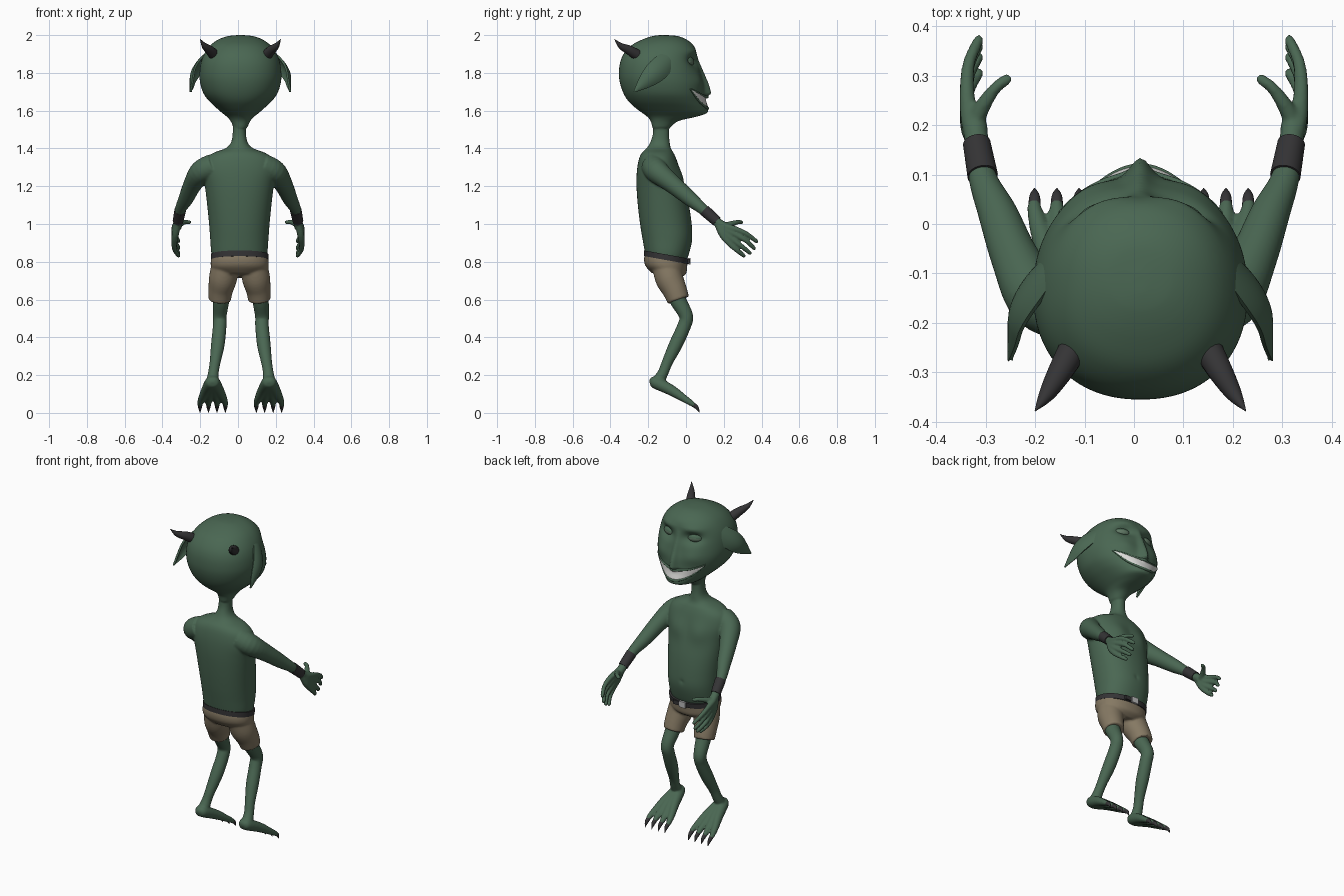
import bpy, bmesh, math
from mathutils import Vector, Matrix
from mathutils.bvhtree import BVHTree

if "Cube" in bpy.data.objects:
    bpy.data.objects.remove(bpy.data.objects["Cube"])


def material(name, r, g, b):
    m = bpy.data.materials.new(name)
    m.diffuse_color = (r, g, b, 1)
    m.use_nodes = True
    m.node_tree.nodes["Principled BSDF"].inputs["Base Color"].default_value = m.diffuse_color
    return m


SKIN = material("green skin", .068, .135, .085)
DARK = material("dark horn and leather", .035, .034, .036)
CLOTH = material("tan cloth", .235, .19, .125)
TEETH = material("tooth white", .72, .72, .70)
METAL = material("buckle grey", .5, .5, .5)
EYE = material("dull eye green", .12, .19, .13)


def spline(rows, sub):
    """Catmull-Rom interpolation through rows of numbers."""
    out = []
    for i in range(len(rows) - 1):
        a, b, c, d = (rows[max(i - 1, 0)], rows[i], rows[i + 1], rows[min(i + 2, len(rows) - 1)])
        for k in range(sub):
            t = k / sub
            out.append([.5 * (2 * q + (r - p) * t + (2 * p - 5 * q + 4 * r - s) * t * t
                              + (3 * q - p - 3 * r + s) * t ** 3) for p, q, r, s in zip(a, b, c, d)])
    return out + [list(rows[-1])]


def skin_rings(bm, rings):
    vs = [[bm.verts.new(p) for p in ring] for ring in rings]
    n = len(vs[0])
    for a, b in zip(vs, vs[1:]):
        for j in range(n):
            bm.faces.new((a[j], a[(j + 1) % n], b[(j + 1) % n], b[j]))
    bm.faces.new(vs[0][::-1])
    bm.faces.new(vs[-1])


def tube(bm, pts, sub=5, seg=16, ref=(1, 0, 0)):
    """Round limb through (x, y, z, radius) points."""
    path = spline(pts, sub)
    rings = []
    for i, p in enumerate(path):
        t = (Vector(path[min(i + 1, len(path) - 1)][:3]) - Vector(path[max(i - 1, 0)][:3])).normalized()
        u = t.cross(Vector(ref)).normalized()
        v = t.cross(u)
        rings.append([Vector(p[:3]) + max(p[3], .0005) * (math.cos(a) * u + math.sin(a) * v)
                      for a in (2 * math.pi * j / seg for j in range(seg))])
    skin_rings(bm, rings)


def loft(bm, rows, cx, sub=5, seg=64, e=2.2, tilt=0, shape=None):
    """Stack of oval sections given as (z, front y, back y, half width)."""
    rings = []
    for z, f, b, w in spline(rows, sub):
        ring = []
        for j in range(seg):
            a = 2 * math.pi * j / seg
            c, s = math.cos(a), math.sin(a)
            x = w * math.copysign(abs(c) ** (2 / e), c)
            y = (f + b) / 2 + (f - b) / 2 * math.copysign(abs(s) ** (2 / e), s)
            if shape and s > 0:
                y += shape(x, z)
            ring.append((x + cx, y, z - tilt * (y + .1)))
        rings.append(ring)
    skin_rings(bm, rings)


def finish(name, bm, mats, voxel=0, smooth=4, thick=0):
    bmesh.ops.recalc_face_normals(bm, faces=bm.faces)
    me = bpy.data.meshes.new(name)
    bm.to_mesh(me)
    bm.free()
    ob = bpy.data.objects.new(name, me)
    bpy.context.collection.objects.link(ob)
    for m in mats:
        me.materials.append(m)
    bpy.ops.object.select_all(action='DESELECT')
    ob.select_set(True)
    bpy.context.view_layer.objects.active = ob
    if voxel:
        r = ob.modifiers.new("blend", 'REMESH')
        r.mode, r.voxel_size = 'VOXEL', voxel
        s = ob.modifiers.new("soften", 'SMOOTH')
        s.factor, s.iterations = .5, smooth
    if thick:
        s = ob.modifiers.new("thickness", 'SOLIDIFY')
        s.thickness, s.offset = thick, 0
    for m in list(ob.modifiers):
        bpy.ops.object.modifier_apply(modifier=m.name)
    bpy.ops.object.shade_smooth_by_angle(angle=math.radians(50))
    return ob


def flip(pts, s, cx=0):
    return [(s * p[0] + cx, *p[1:]) for p in pts]


def bump(x, z, cx, cz, sx, sz):
    return math.exp(-((abs(x) - cx) / sx) ** 2 - ((z - cz) / sz) ** 2)


def face_shape(x, z):
    t = (1.9 - z) / .21
    k = max(0, min(t, 1 - (t - 1) / .12))
    nose = .04 * k * math.exp(-(x / (.014 + .012 * k)) ** 2)
    return (nose - .032 * bump(x, z, .088, 1.862, .05, .03) + .010 * bump(x, z, .09, 1.915, .06, .02)
            + .008 * bump(x, z, .11, 1.76, .05, .04))


def chest_shape(x, z):
    return .012 * bump(x, z, .075, 1.25, .055, .06) - .006 * bump(x, z, 0, .95, .012, .012)


HEAD, BODY, LEGS = .013, .007, .015   # slight sideways lean of the pose

# Body skin: head, torso, arms, legs blended into one surface
bm = bmesh.new()
loft(bm, [(2.0, -.10, -.14, .015), (1.994, -.04, -.18, .07), (1.975, .005, -.235, .12), (1.945, .04, -.29, .16),
          (1.9, .056, -.33, .192), (1.85, .066, -.35, .21), (1.79, .08, -.355, .217), (1.74, .092, -.348, .212),
          (1.69, .096, -.33, .195), (1.65, .102, -.305, .165), (1.615, .113, -.268, .128),
          (1.588, .112, -.232, .097), (1.568, .055, -.205, .072), (1.545, -.04, -.187, .052),
          (1.51, -.085, -.178, .036)], HEAD, seg=160, shape=face_shape)
loft(bm, [(1.56, -.085, -.175, .035), (1.48, -.09, -.175, .035), (1.43, -.086, -.19, .045), (1.4, -.08, -.21, .075),
          (1.375, -.065, -.235, .14), (1.34, -.05, -.25, .182), (1.28, -.032, -.26, .196), (1.2, -.01, -.262, .182),
          (1.1, .015, -.255, .17), (1.0, .03, -.243, .16), (.92, .033, -.23, .154), (.84, .015, -.215, .147),
          (.79, -.005, -.2, .13)], BODY, seg=96, shape=chest_shape)
fingers = [((.27, .97), (.325, .945), (.378, .905)), ((.265, .942), (.32, .91), (.366, .868)),
           ((.25, .915), (.30, .878), (.345, .842)), ((.232, .895), (.27, .86), (.312, .828))]
toes = (-.068, -.024, .021, .066)
for s in (-1, 1):
    tube(bm, flip([(.13, -.17, 1.305, .068), (.195, -.15, 1.275, .062), (.24, -.07, 1.21, .049),
                   (.275, .02, 1.135, .04), (.305, .09, 1.077, .029), (.317, .16, 1.015, .024),
                   (.322, .2, .985, .026)], s), seg=24)
    for i, (k, m, t) in enumerate(fingers):
        tube(bm, flip([(.319, .165, 1.01, .02), (.332, .215 - .007 * i, .985 - .014 * i, .019), (.338, *k, .015),
                       (.334, *m, .0125), (.314, t[0] - .006, t[1] + .004, .0105), (.310, *t, .004)], s))
    tube(bm, flip([(.326, .2, .985, .02), (.305, .24, 1.0, .016), (.28, .275, 1.01, .012),
                   (.256, .293, 1.008, .011), (.249, .296, 1.006, .005)], s))
    tube(bm, flip([(.095, -.085, .7, .05), (.104, -.045, .6, .044), (.112, 0, .515, .037), (.112, -.01, .46, .036),
                   (.122, -.055, .36, .036), (.136, -.098, .27, .029), (.145, -.12, .215, .028),
                   (.15, -.145, .17, .033)], s, LEGS), seg=24)
    for d in toes:
        tube(bm, flip([(.15, -.192, .172, .01), (.15 + d * .1, -.165, .163, .032), (.15 + d * .5, -.075, .118, .028),
                       (.15 + d * .85, -.01, .076, .02), (.15 + d, .03, .05, .015), (.15 + d, .048, .036, .011)],
                      s, LEGS))
skin = finish("body", bm, [SKIN], voxel=.0058, smooth=3)

# Toe claws, wrist bands and horns
for s, side in ((-1, "left"), (1, "right")):
    bm = bmesh.new()
    for d in toes:
        tube(bm, flip([(.15 + d, .034, .046, .0125), (.15 + d, .056, .03, .0105), (.15 + d, .072, .001, .001)], s, LEGS))
    finish(side + "_toe_claws", bm, [DARK])
    bm = bmesh.new()
    tube(bm, flip([(.306, .098, 1.072, .031), (.318, .163, 1.014, .028)], s), sub=1, seg=24)
    finish(side + "_wrist_band", bm, [DARK])
    bm = bmesh.new()
    tube(bm, flip([(.135, -.25, 1.89, .03), (.163, -.30, 1.92, .025), (.19, -.345, 1.943, .016),
                   (.213, -.378, 1.978, .001)], s, HEAD))
    finish(side + "_horn", bm, [DARK])

    # Leaf shaped ear swept back from the temple
    bm = bmesh.new()
    n, grid = 18, []
    for i in range(n + 1):
        u = i / n
        hw = .056 * math.sin(math.pi * (.25 + .749 * u))
        x = .18 + .083 * math.sin(min(1, u * 1.6) * math.pi / 2)
        row = []
        for j in range(-5, 6):
            v = j / 5
            cup = .022 * v * v * hw / .056
            row.append(bm.verts.new((s * (x - cup) + HEAD, -.075 - .2 * u - .68 * hw * v,
                                     1.885 - .185 * u + .73 * hw * v)))
        grid.append(row)
    for a, b in zip(grid, grid[1:]):
        for j in range(10):
            bm.faces.new((a[j], a[j + 1], b[j + 1], b[j]))
    finish(side + "_ear", bm, [SKIN], thick=.011)

    # Half closed eye: lid above, eyeball below
    bm = bmesh.new()
    bmesh.ops.create_uvsphere(bm, u_segments=32, v_segments=24, radius=1)
    bmesh.ops.rotate(bm, verts=bm.verts, matrix=Matrix.Rotation(math.pi / 2, 3, 'Y'))
    for f in bm.faces:
        c = f.calc_center_median()
        f.material_index = 1 if -.5 < c.z < .1 else 0
    bmesh.ops.scale(bm, vec=(.044, .026, .026), verts=bm.verts)
    bmesh.ops.rotate(bm, verts=bm.verts, matrix=Matrix.Rotation(-s * .4, 3, 'Z'))
    bmesh.ops.translate(bm, vec=(s * .088 + HEAD, .014, 1.86), verts=bm.verts)
    finish(side + "_eye", bm, [SKIN, EYE])

# Grinning mouth: tooth plate laid on the face, framed by lips
src = bmesh.new()
src.from_mesh(skin.data)
tree = BVHTree.FromBMesh(src)


def on_face(x, z, lift):
    hit, nor, _, _ = tree.ray_cast(Vector((x + HEAD, 1, z)), Vector((0, -1, 0)))
    return hit + nor * lift


def mouth(s, k):
    lo, hi = 1.612 + .103 * s * s, 1.674 + .041 * s * s
    return s * .162, lo + (hi - lo) * k


bm = bmesh.new()
cols = [[bm.verts.new(on_face(*mouth(i / 24 * .995, k / 6), .003)) for k in range(7)] for i in range(-24, 25)]
for a, b in zip(cols, cols[1:]):
    for k in range(6):
        bm.faces.new((a[k], b[k], b[k + 1], a[k + 1]))
finish("teeth", bm, [TEETH], thick=.003)
for k, name in ((0, "lower_lip"), (1, "upper_lip")):
    bm = bmesh.new()
    tube(bm, [(*on_face(*mouth(i / 12, k), .001), .008 - .004 * abs(i / 12)) for i in range(-12, 13)],
         sub=3, seg=10, ref=(0, 0, 1))
    finish(name, bm, [SKIN])
src.free()

# Shorts: hips and two legs blended
bm = bmesh.new()
loft(bm, [(.83, .008, -.216, .148), (.79, .006, -.222, .154), (.755, 0, -.213, .145), (.725, -.03, -.18, .1)],
     LEGS - .006, tilt=.18)
for s in (-1, 1):
    tube(bm, flip([(.076, -.108, .78, .072), (.088, -.088, .71, .074), (.1, -.06, .65, .065),
                   (.105, -.04, .597, .059)], s, LEGS - .007), seg=32)
finish("shorts", bm, [CLOTH], voxel=.007, smooth=3)

# Belt with buckle and loose end
bm = bmesh.new()
loft(bm, [(.808, .014, -.222, .153), (.838, .018, -.222, .153)], LEGS - .006, sub=1, tilt=.18)
finish("belt", bm, [DARK])
for name, x, w, h, y, m in (("buckle", .01, .042, .036, .019, METAL), ("belt_end", .055, .04, .024, .014, DARK)):
    bm = bmesh.new()
    bmesh.ops.create_cube(bm, size=1, matrix=Matrix.Translation((x, y, .803)) @ Matrix.Diagonal((w, .012, h, 1)))
    finish(name, bm, [m])
